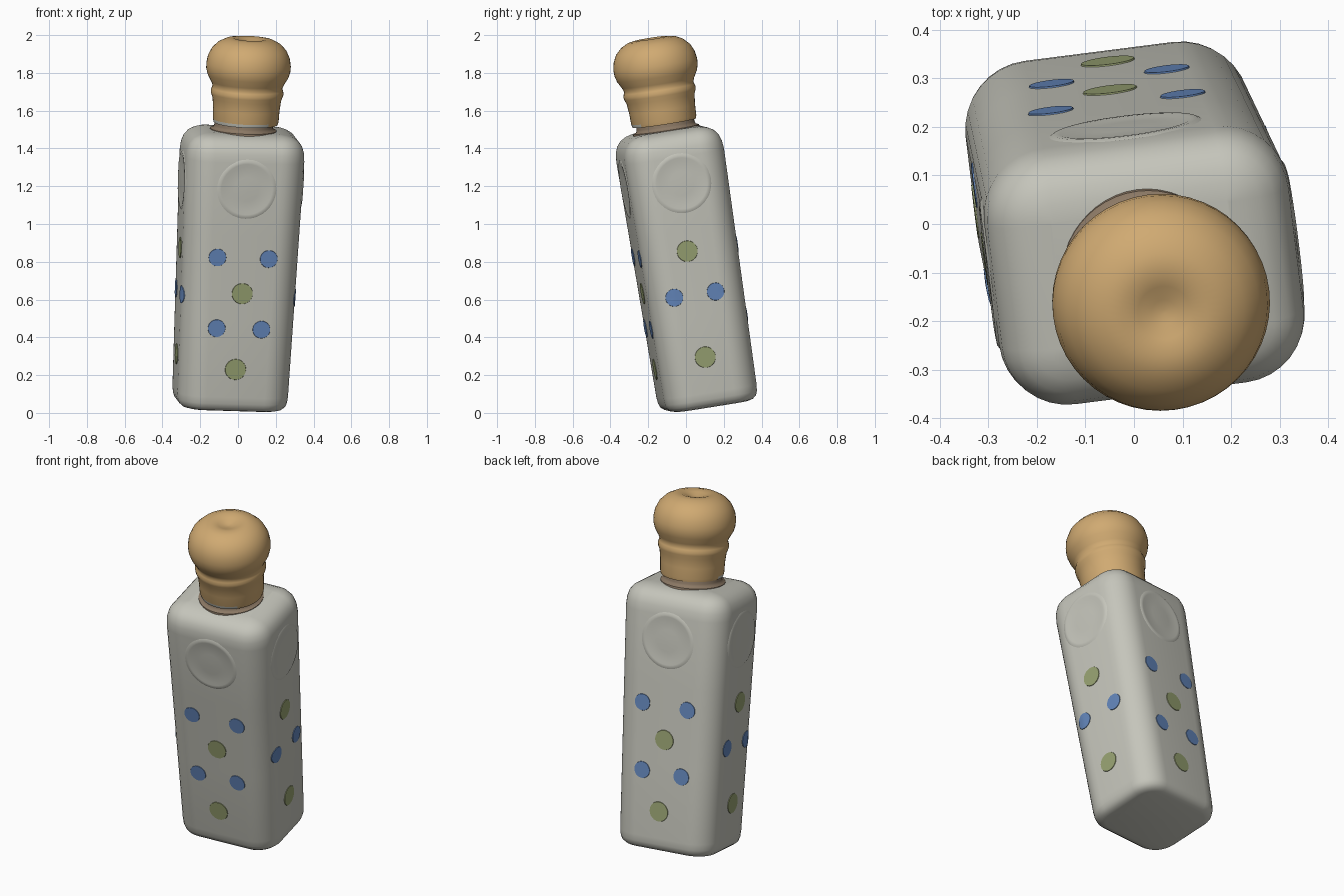
import bpy, bmesh
from math import sin, cos, pi, sqrt, radians
from mathutils import Vector, Matrix

if "Cube" in bpy.data.objects:
    bpy.data.objects.remove(bpy.data.objects["Cube"])


def material(name, *srgb):
    rgb = [((c / 255 + 0.055) / 1.055) ** 2.4 for c in srgb]
    m = bpy.data.materials.new(name)
    m.use_nodes = True
    m.diffuse_color = (*rgb, 1)
    node = next(n for n in m.node_tree.nodes if n.type == 'BSDF_PRINCIPLED')
    node.inputs["Base Color"].default_value = (*rgb, 1)
    return m


CERAMIC = material("grey white ceramic", 197, 197, 187)
BLUE = material("blue paint", 100, 135, 188)
GREEN = material("olive green paint", 152, 162, 114)
CORK = material("tan cork", 208, 170, 114)
NECK = material("dull brown", 140, 121, 101)

# Leaning frame shared by all parts
AXIS = Vector((0.05, -0.154, 1)).normalized()
yaw = radians(7)
SIDE = Vector((cos(yaw), sin(yaw), 0))
SIDE = (SIDE - AXIS * SIDE.dot(AXIS)).normalized()
FRAME = Matrix((SIDE, AXIS.cross(SIDE), AXIS)).transposed().to_4x4()
FRAME.translation = (-0.045, 0.12, 0.04)

RADIUS = 0.14   # corner radius of the body section
HEIGHT = 1.478


def half_sizes(t):
    k = t / HEIGHT
    return 0.293 + 0.026 * k, 0.249 + 0.02 * k


def finish(bm, name, *mats):
    bm.transform(FRAME)
    bmesh.ops.recalc_face_normals(bm, faces=bm.faces)
    mesh = bpy.data.meshes.new(name)
    bm.to_mesh(mesh)
    bm.free()
    for m in mats:
        mesh.materials.append(m)
    ob = bpy.data.objects.new(name, mesh)
    bpy.context.collection.objects.link(ob)
    bpy.ops.object.select_all(action='DESELECT')
    ob.select_set(True)
    bpy.context.view_layer.objects.active = ob
    bpy.ops.object.shade_smooth_by_angle(angle=radians(50))
    return ob


def loft(bm, rings):
    loops = [[bm.verts.new(p) for p in ring] for ring in rings]
    n = len(loops[0])
    for low, high in zip(loops, loops[1:]):
        for i in range(n):
            j = (i + 1) % n
            bm.faces.new((low[i], low[j], high[j], high[i]))
    bm.faces.new(loops[0][::-1])
    bm.faces.new(loops[-1])


# Body: rounded-square section lofted with soft ends
def section(t, inset):
    a, b = half_sizes(t)
    r = RADIUS - inset
    pts = []
    for q, (sx, sy) in enumerate(((1, 1), (-1, 1), (-1, -1), (1, -1))):
        for i in range(9):
            ang = (q + i / 8) * pi / 2
            pts.append((sx * (a - RADIUS) + r * cos(ang),
                        sy * (b - RADIUS) + r * sin(ang), t))
    return pts


bm = bmesh.new()
loft(bm, [section(t, i) for t, i in (
    (0, 0.055), (0.006, 0.03), (0.022, 0.011), (0.045, 0.003), (0.08, 0),
    (0.5, 0), (0.95, 0), (1.34, 0), (1.385, 0.005), (1.42, 0.018),
    (1.447, 0.04), (1.464, 0.07), (1.473, 0.1), (HEIGHT, 0.135))])
finish(bm, "bottle_body", CERAMIC)


# Round parts turned about the axis
def lathe(bm, profile, cx=0, cy=0, n=48):
    loft(bm, [[(cx + r * cos(2 * pi * i / n), cy + r * sin(2 * pi * i / n), t)
               for i in range(n)] for r, t in profile])


bm = bmesh.new()
lathe(bm, [(0.178, 1.47), (0.176, 1.481), (0.16, 1.487), (0.155, 1.5), (0.154, 1.54)])
finish(bm, "bottle_neck", NECK)

CX, CY = 0.01, -0.006
bm = bmesh.new()
lathe(bm, [(0.15, 1.515), (0.17, 1.515), (0.174, 1.532), (0.176, 1.59),
           (0.182, 1.645), (0.191, 1.668), (0.193, 1.683), (0.189, 1.698),
           (0.185, 1.71), (0.194, 1.732), (0.214, 1.768), (0.223, 1.8),
           (0.224, 1.83), (0.217, 1.87), (0.198, 1.91), (0.165, 1.943),
           (0.125, 1.963), (0.088, 1.969), (0.055, 1.96), (0.025, 1.948),
           (0.004, 1.945)], CX, CY)
# Pale glaze left on part of the stopper's lower rim
for f in bm.faces:
    c = f.calc_center_median()
    d = Vector((c.x - CX, c.y - CY)).normalized()
    if c.z < 1.53 and d.dot(Vector((-0.5, -0.85))) > 0.35:
        f.material_index = 1
finish(bm, "stopper", CORK, CERAMIC)


# Thin patches that follow the body's surface
def surface(face, u, t, lift):
    a, b = half_sizes(t)
    depth, width = (b, a) if face in ("front", "back") else (a, b)
    over = max(0, abs(u) - (width - RADIUS))
    d = depth - RADIUS + sqrt(max(0, RADIUS ** 2 - over ** 2)) + lift
    return {"front": (u, -d, t), "back": (-u, d, t),
            "right": (d, u, t), "left": (-d, -u, t)}[face]


def patch(name, mat, face, u, t, radius, rings, n=24):
    bm = bmesh.new()
    loft(bm, [[surface(face, u + radius * k * cos(2 * pi * i / n),
                       t + radius * k * sin(2 * pi * i / n), lift)
               for i in range(n)] for k, lift in rings])
    finish(bm, name, mat)


DOT = ((1, 0), (0.98, 0.003), (0.5, 0.003), (0.05, 0.003))
RELIEF = ((1, -0.001), (0.93, 0.004), (0.85, 0.004), (0.75, 0.001),
          (0.4, 0.003), (0.05, 0.004))

six = [(BLUE, -0.137, 0.83), (BLUE, 0.137, 0.83), (GREEN, 0.005, 0.64),
       (BLUE, -0.122, 0.45), (BLUE, 0.117, 0.45), (GREEN, -0.01, 0.232)]
four = [(GREEN, -0.025, 0.84), (BLUE, -0.13, 0.607),
        (BLUE, 0.092, 0.605), (GREEN, -0.015, 0.27)]
four_mirrored = [(m, -u, t) for m, u, t in four]

for face, dots in (("front", six), ("back", six),
                   ("right", four), ("left", four_mirrored)):
    for i, (mat, u, t) in enumerate(dots):
        size = 0.056 if mat is GREEN else 0.047
        patch(f"{face}_dot_{i + 1}", mat, face, u, t, size, DOT)
    # Faint round relief below the shoulder
    patch(f"{face}_round_relief", CERAMIC, face, 0, 1.2, 0.16, RELIEF, 40)
